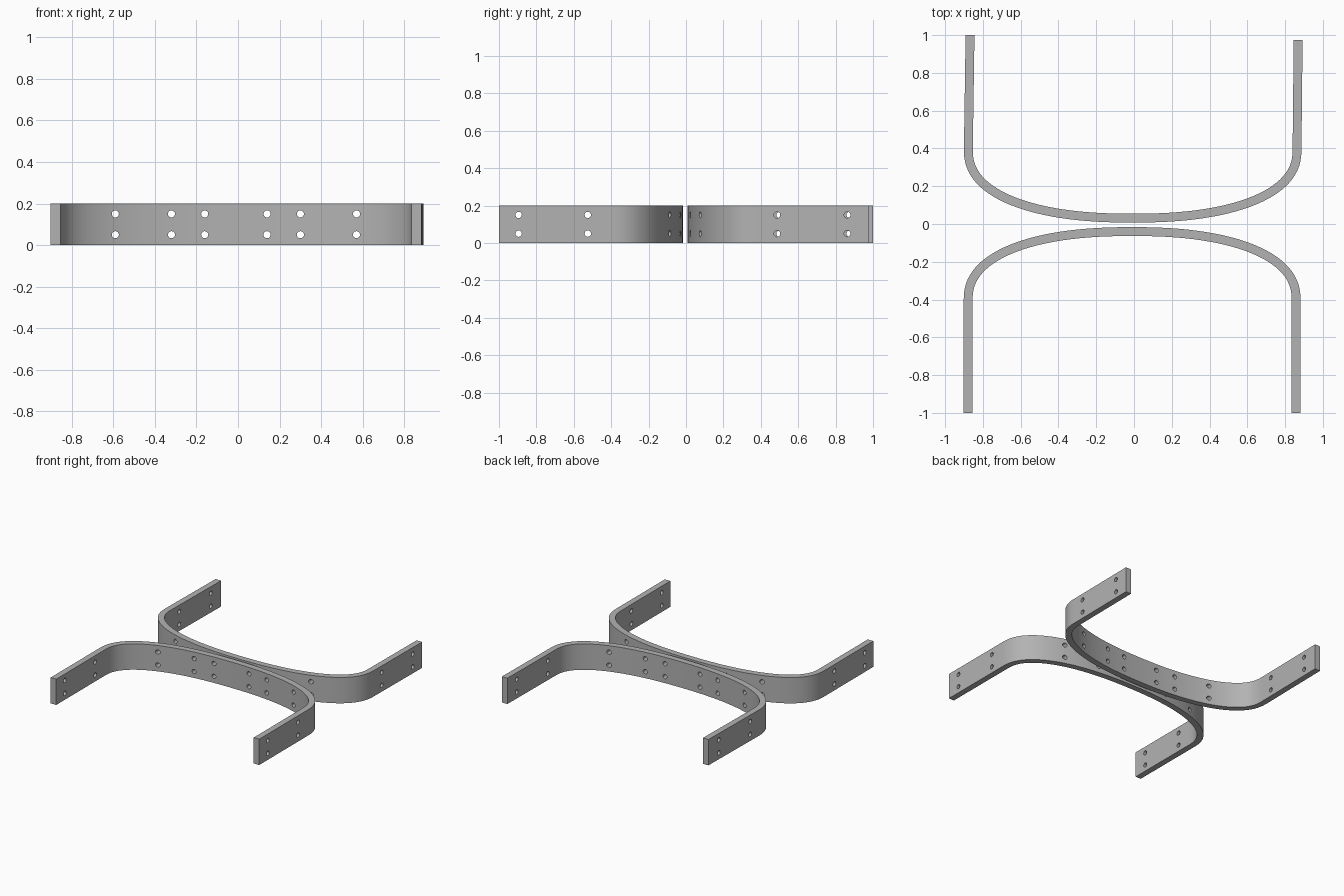
import bpy, bmesh, math
from mathutils import Vector

if "Cube" in bpy.data.objects:
    bpy.data.objects.remove(bpy.data.objects["Cube"])

HEIGHT, THICK = 0.20, 0.047

steel = bpy.data.materials.new("grey steel")
steel.diffuse_color = (0.45, 0.45, 0.45, 1)
steel.use_nodes = True
steel.node_tree.nodes["Principled BSDF"].inputs["Base Color"].default_value = steel.diffuse_color


def band_path(cx, half_w, apex, depth, left_end, right_end, side, n=2.3, steps=56):
    """Centre line: straight leg, superelliptic bend, straight leg."""
    pts = [Vector(left_end)]
    for i in range(steps + 1):
        t = math.pi * (1 - i / steps)
        c, s = math.cos(t), max(math.sin(t), 0.0)
        x = cx + math.copysign(abs(c) ** (2 / n), c) * half_w
        pts.append(Vector((x, apex + side * depth * (1 - s ** (2 / n)))))
    return pts + [Vector(right_end)]


def make_band(name, pts):
    """Flat bar of constant thickness swept along the path."""
    bm = bmesh.new()
    rings = []
    for i, p in enumerate(pts):
        d = (pts[min(i + 1, len(pts) - 1)] - pts[max(i - 1, 0)]).normalized()
        if i in (1, len(pts) - 2):          # legs keep their own direction
            j = 0 if i == 1 else i
            d = (pts[j + 1] - pts[j]).normalized()
        nrm = Vector((-d.y, d.x)) * THICK / 2
        rings.append([bm.verts.new((q.x, q.y, z)) for q, z in
                      ((p + nrm, 0), (p + nrm, HEIGHT), (p - nrm, HEIGHT), (p - nrm, 0))])
    for a, b in zip(rings, rings[1:]):
        for k in range(4):
            m = (k + 1) % 4
            bm.faces.new((a[k], a[m], b[m], b[k]))
    bm.faces.new(rings[0])
    bm.faces.new(rings[-1])
    bmesh.ops.recalc_face_normals(bm, faces=bm.faces)
    me = bpy.data.meshes.new(name)
    bm.to_mesh(me)
    bm.free()
    ob = bpy.data.objects.new(name, me)
    me.materials.append(steel)
    bpy.context.collection.objects.link(ob)
    return ob


def drill(ob, holes):
    """Cut round bolt holes; each hole is (centre x, centre y, axis, length)."""
    bm = bmesh.new()
    for x, y, axis, length in holes:
        for z in (0.05, 0.15):
            r = bmesh.ops.create_cone(bm, cap_ends=True, segments=20,
                                      radius1=0.017, radius2=0.017, depth=length)
            turn = Vector((0, 0, 1)).rotation_difference(Vector(axis)).to_matrix()
            bmesh.ops.rotate(bm, verts=r["verts"], matrix=turn)
            bmesh.ops.translate(bm, verts=r["verts"], vec=(x, y, z))
    me = bpy.data.meshes.new("hole_cutter")
    bm.to_mesh(me)
    bm.free()
    me.materials.append(steel)
    cutter = bpy.data.objects.new("hole_cutter", me)
    cutter.hide_render = True
    bpy.context.collection.objects.link(cutter)
    mod = ob.modifiers.new("holes", 'BOOLEAN')
    mod.operation, mod.solver, mod.object = 'DIFFERENCE', 'EXACT', cutter
    bpy.context.view_layer.objects.active = ob
    ob.select_set(True)
    bpy.ops.object.modifier_apply(modifier="holes")
    bpy.data.objects.remove(cutter)
    bpy.ops.object.shade_smooth_by_angle(angle=math.radians(30))
    ob.select_set(False)


# Hole positions along the middle of both bands
MIDDLE = (-0.59, -0.32, -0.16, 0.14, 0.30, 0.57)

# Front band, legs toward the front
front = make_band("front_band", band_path(
    -0.010, 0.868, -0.040, 0.36, (-0.878, -1.0), (0.858, -1.0), -1))
drill(front, [(x, -0.08, (0, 1, 0), 0.2) for x in MIDDLE] +
      [(x, y, (1, 0, 0), 0.15) for x in (-0.878, 0.858) for y in (-0.895, -0.525)])

# Back band, legs toward the back, slightly uneven
back = make_band("back_band", band_path(
    -0.007, 0.870, 0.031, 0.36, (-0.868, 1.0), (0.869, 0.975), 1))
drill(back, [(x, 0.07, (0, 1, 0), 0.2) for x in MIDDLE] +
      [(-0.87, y, (1, 0, 0), 0.15) for y in (0.50, 0.875)] +
      [(0.866, y, (1, 0, 0), 0.15) for y in (0.487, 0.862)])
